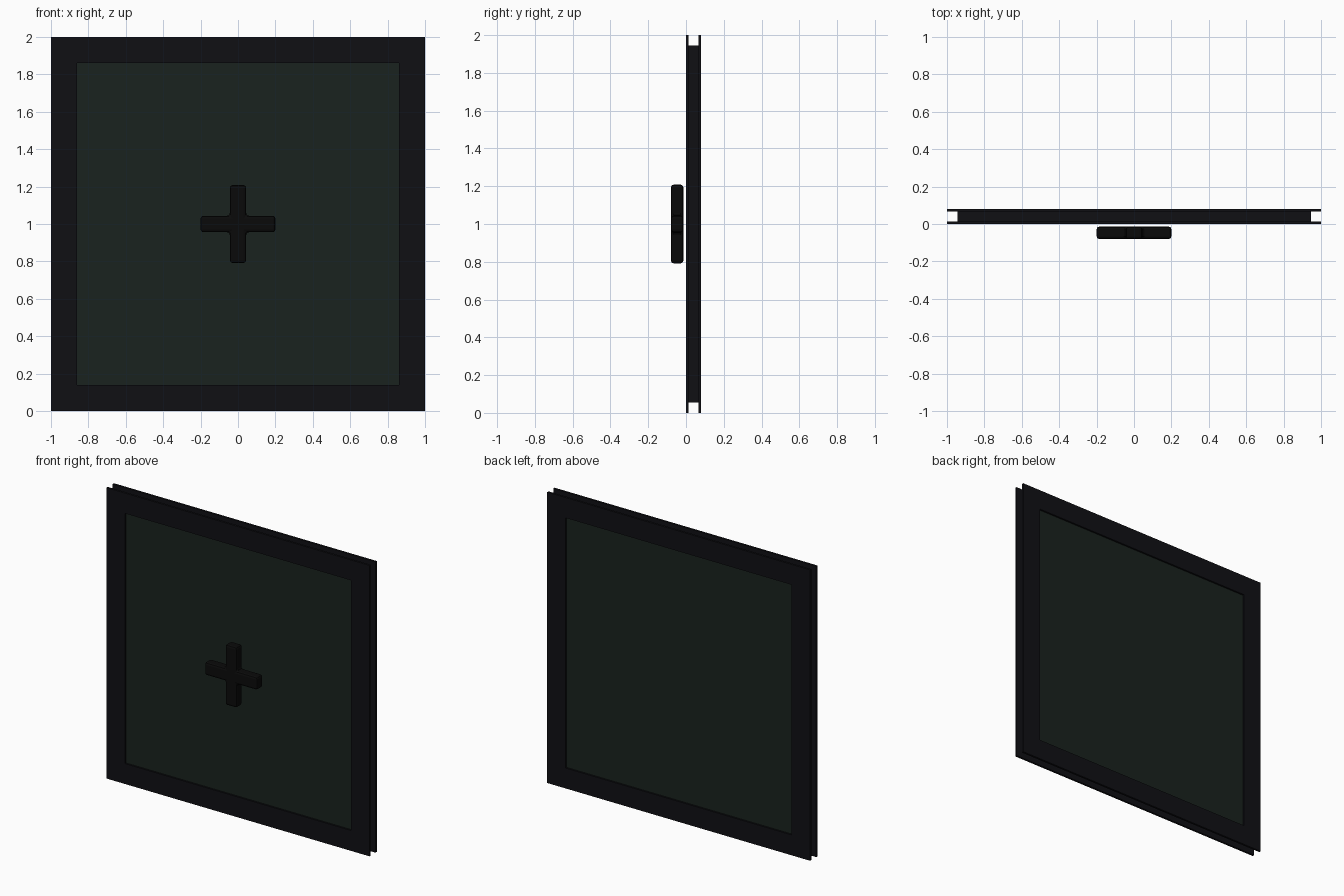
import bpy, bmesh

if "Cube" in bpy.data.objects:
    bpy.data.objects.remove(bpy.data.objects["Cube"])

def material(name, color):
    m = bpy.data.materials.new(name)
    m.diffuse_color = (*color, 1)
    m.use_nodes = True
    m.node_tree.nodes["Principled BSDF"].inputs["Base Color"].default_value = m.diffuse_color
    return m

def finish(name, bm, mat):
    bmesh.ops.recalc_face_normals(bm, faces=bm.faces)
    me = bpy.data.meshes.new(name)
    bm.to_mesh(me)
    bm.free()
    ob = bpy.data.objects.new(name, me)
    bpy.context.collection.objects.link(ob)
    me.materials.append(mat)
    return ob

black = material("frame_black", (0.005, 0.005, 0.007))
glass = material("dark_glass", (0.010, 0.016, 0.013))
handle = material("handle_black", (0.003, 0.003, 0.003))

# Frame: grooved section swept around the four corners (half-width, y)
section = [(0.86, 0), (1, 0), (1, 0.014), (0.945, 0.014),
           (0.945, 0.066), (1, 0.066), (1, 0.08), (0.86, 0.08)]
bm = bmesh.new()
rings = [[bm.verts.new((sx * r, y, 1 + sz * r)) for r, y in section]
         for sx, sz in ((-1, -1), (1, -1), (1, 1), (-1, 1))]
n = len(section)
for i in range(4):
    a, b = rings[i], rings[(i + 1) % 4]
    for j in range(n):
        k = (j + 1) % n
        bm.faces.new((a[j], a[k], b[k], b[j]))
finish("window_frame", bm, black)

# Glass pane, slightly recessed on both sides
bm = bmesh.new()
bmesh.ops.create_cube(bm, size=1)
bmesh.ops.scale(bm, vec=(1.72, 0.056, 1.72), verts=bm.verts)
bmesh.ops.translate(bm, vec=(0, 0.04, 1), verts=bm.verts)
finish("glass_pane", bm, glass)

# Cross-shaped handle floating in front of the pane
w, lx, lz = 0.044, 0.2, 0.208
outline = [(w, w), (w, lz), (-w, lz), (-w, w), (-lx, w), (-lx, -w),
           (-w, -w), (-w, -lz), (w, -lz), (w, -w), (lx, -w), (lx, w)]
bm = bmesh.new()
face = bm.faces.new([bm.verts.new((x, -0.08, 1 + z)) for x, z in outline])
ext = bmesh.ops.extrude_face_region(bm, geom=[face], use_keep_orig=True)
bmesh.ops.translate(bm, vec=(0, 0.066, 0),
                    verts=[v for v in ext["geom"] if isinstance(v, bmesh.types.BMVert)])
cross = finish("cross_handle", bm, handle)
bev = cross.modifiers.new("rounding", 'BEVEL')
bev.width = 0.014
bev.segments = 2
bev.limit_method = 'ANGLE'
